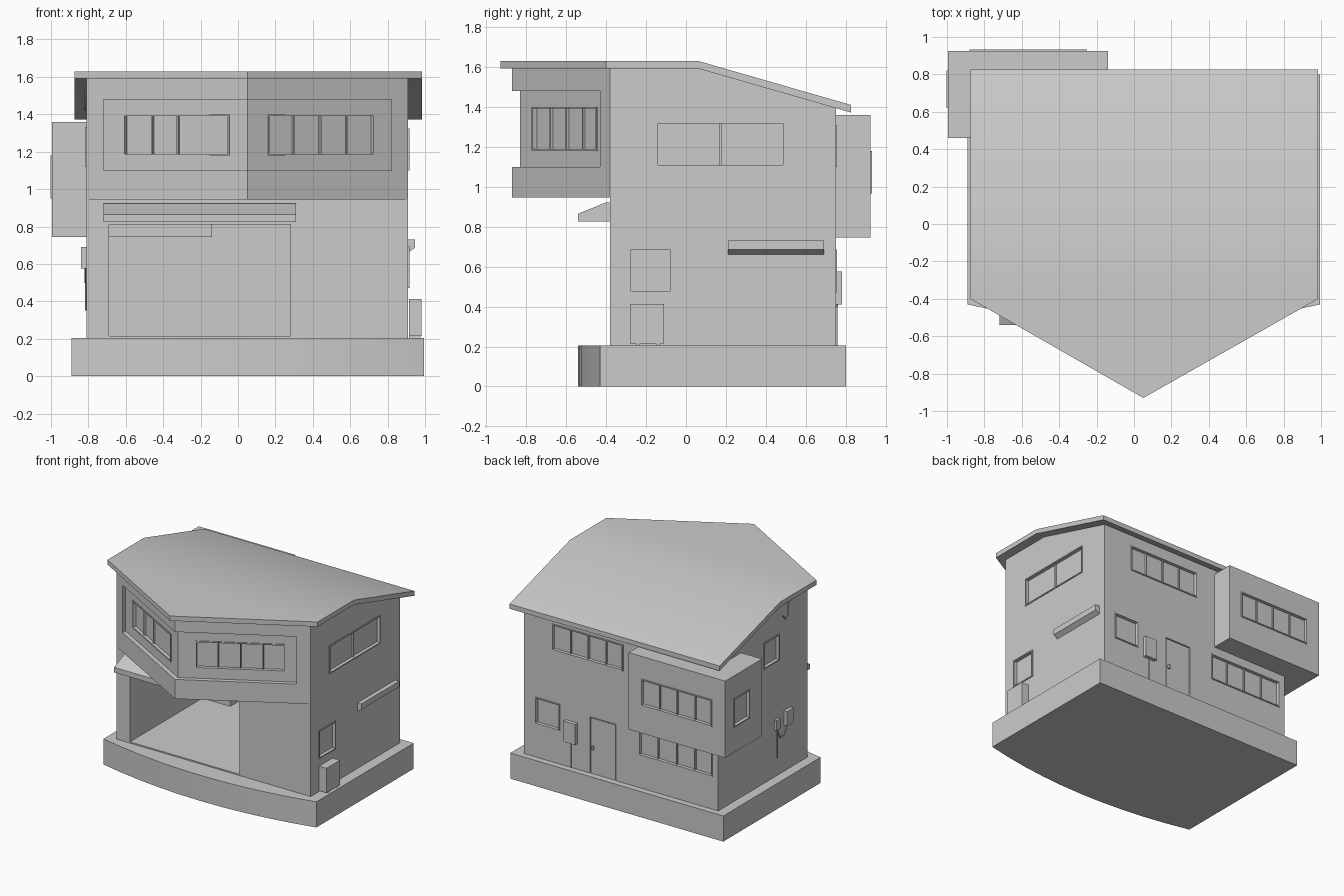
import bpy, bmesh
from mathutils import Vector

cube = bpy.data.objects.get("Cube")
if cube:
    bpy.data.objects.remove(cube, do_unlink=True)

grey = bpy.data.materials.new("plain_grey")
grey.use_nodes = True
grey.diffuse_color = (0.6, 0.6, 0.6, 1)
grey.node_tree.nodes["Principled BSDF"].inputs["Base Color"].default_value = (0.6, 0.6, 0.6, 1)


def finish(name, bm, smooth=False):
    bmesh.ops.recalc_face_normals(bm, faces=bm.faces)
    mesh = bpy.data.meshes.new(name)
    bm.to_mesh(mesh)
    bm.free()
    mesh.materials.append(grey)
    ob = bpy.data.objects.new(name, mesh)
    bpy.context.collection.objects.link(ob)
    if smooth:
        bpy.ops.object.select_all(action='DESELECT')
        ob.select_set(True)
        bpy.context.view_layer.objects.active = ob
        bpy.ops.object.shade_smooth_by_angle()
    return ob


def prism(name, pts, axis, lo, hi, smooth=False):
    """Extrude a 2D outline along an axis."""
    place = {'x': lambda a, b, h: (h, a, b),
             'y': lambda a, b, h: (a, h, b),
             'z': lambda a, b, h: (a, b, h)}[axis]
    bm = bmesh.new()
    low = [bm.verts.new(place(a, b, lo)) for a, b in pts]
    top = [bm.verts.new(place(a, b, hi)) for a, b in pts]
    bm.faces.new(low)
    bm.faces.new(top)
    for i in range(len(pts)):
        j = (i + 1) % len(pts)
        bm.faces.new((low[i], low[j], top[j], top[i]))
    return finish(name, bm, smooth)


def box(name, x0, x1, y0, y1, z0, z1):
    return prism(name, [(x0, y0), (x1, y0), (x1, y1), (x0, y1)], 'z', z0, z1)


def cut(target, cutter):
    mod = target.modifiers.new("cut", 'BOOLEAN')
    mod.operation = 'DIFFERENCE'
    mod.solver = 'EXACT'
    mod.object = cutter
    bpy.ops.object.select_all(action='DESELECT')
    target.select_set(True)
    bpy.context.view_layer.objects.active = target
    bpy.ops.object.modifier_apply(modifier=mod.name)
    bpy.data.objects.remove(cutter, do_unlink=True)


def wall_box(name, p0, p1, a0, a1, d0, d1, z0, z1):
    """Box lying on the wall line p0-p1; a runs along it, d points outward."""
    p = Vector(p0)
    u = (Vector(p1) - p).normalized()
    n = Vector((u.y, -u.x))
    pts = [p + u * a + n * d for a, d in ((a0, d0), (a1, d0), (a1, d1), (a0, d1))]
    return prism(name, [tuple(q) for q in pts], 'z', z0, z1)


def window(name, wall, p0, p1, z0, z1, splits=()):
    """Recessed window with a thin frame; splits are fractions of the width."""
    w = (Vector(p1) - Vector(p0)).length
    cut(wall, wall_box("cutter", p0, p1, 0, w, -0.02, 0.03, z0, z1))
    f = 0.009
    for label, za, zb in (("sill", z0, z0 + f), ("head", z1 - f, z1)):
        wall_box(f"{name}_{label}", p0, p1, 0, w, -0.021, 0.007, za, zb)
    for a in (f / 2, w - f / 2):
        wall_box(name + "_jamb", p0, p1, a - f / 2, a + f / 2, -0.021, 0.007, z0, z1)
    for s in splits:
        wall_box(name + "_mullion", p0, p1, s * w - f / 2, s * w + f / 2, -0.021, -0.006, z0, z1)


def pipe(name, pts, radius):
    curve = bpy.data.curves.new(name, 'CURVE')
    curve.dimensions = '3D'
    curve.bevel_depth = radius
    curve.bevel_resolution = 1
    curve.use_fill_caps = True
    spline = curve.splines.new('POLY')
    spline.points.add(len(pts) - 1)
    for point, co in zip(spline.points, pts):
        point.co = (*co, 1)
    curve.materials.append(grey)
    ob = bpy.data.objects.new(name, curve)
    bpy.context.collection.objects.link(ob)


L, R, F, B = -0.81, 0.91, -0.38, 0.75   # wall faces
QUARTERS = (0.25, 0.5, 0.75)

# Foundation with a gently bowed front
bow = [(-0.89 + 1.885 * i / 10, -0.43 - 0.11 * (1 - (i / 5 - 1) ** 2)) for i in range(11)]
prism("foundation", bow + [(0.995, 0.8), (-0.89, 0.8)], 'z', 0, 0.205, True)

# Main walls with the garage hollowed out
walls = prism("walls", [(F, 0.2), (B, 0.2), (B, 1.4), (0.06, 1.6), (F, 1.6)], 'x', L, R)
cut(walls, box("cutter", -0.69, 0.28, -0.5, 0.68, 0.215, 0.81))

# Pointed upper storey with a recessed window band
front_bay = prism("front_bay", [(L, F + 0.02), (L, F), (0.05, -0.87), (R, F), (R, F + 0.02)],
                  'z', 0.945, 1.595)
cut(front_bay, prism("cutter", [(-0.72, -1), (0.82, -1), (0.82, -0.392), (0.05, -0.83),
                                (-0.72, -0.392)], 'z', 1.1, 1.48))


def band(x):
    return (x, -0.83 + 0.569 * abs(x - 0.05))


window("front_window_right", front_bay, band(-0.61), band(-0.045), 1.18, 1.4, (0.26, 0.5))
window("front_window_left", front_bay, band(0.16), band(0.73), 1.18, 1.4, QUARTERS)

# Rear corner bay
rear_bay = box("rear_bay", -0.995, -0.14, 0.46, 0.925, 0.745, 1.36)
window("rear_bay_window", rear_bay, (-0.25, 0.925), (-0.88, 0.925), 0.965, 1.18, QUARTERS)
window("rear_bay_side_window", rear_bay, (-0.995, 0.82), (-0.995, 0.62), 0.95, 1.18)

# Roof: flat at the front, sloping down to the back
bm = bmesh.new()
plan = [(-0.875, 0.06, 1.63), (-0.875, -0.4, 1.63), (0.05, -0.93, 1.63), (0.985, -0.4, 1.63),
        (0.985, 0.06, 1.63), (0.985, 0.825, 1.41), (-0.875, 0.825, 1.41)]
top = [bm.verts.new(p) for p in plan]
low = [bm.verts.new((x, y, z - 0.038)) for x, y, z in plan]
for ring in (top, low):
    bm.faces.new(ring[:5])
    bm.faces.new((ring[0], ring[4], ring[5], ring[6]))
for i in range(7):
    j = (i + 1) % 7
    bm.faces.new((top[i], top[j], low[j], low[i]))
finish("roof", bm, True)

# Garage canopy
prism("garage_canopy", [(F + 0.02, 0.825), (-0.54, 0.825), (-0.54, 0.865), (-0.4, 0.922),
                        (F + 0.02, 0.922)], 'x', -0.72, 0.31)

# Left side: windows, awning and outdoor unit
window("left_upper_window", walls, (R, -0.15), (R, 0.495), 1.1, 1.325, (0.5,))
window("left_lower_window", walls, (R, -0.285), (R, -0.07), 0.47, 0.695)
prism("side_awning", [(R - 0.01, 0.73), (0.945, 0.73), (0.945, 0.685), (R - 0.01, 0.655)],
      'y', 0.21, 0.69)
box("outdoor_unit", R + 0.005, 0.98, -0.28, -0.11, 0.215, 0.412)
for y in (-0.25, -0.15):
    box("unit_foot", R + 0.005, 0.975, y, y + 0.02, 0.2, 0.216)

# Back: windows, door and meter
window("back_upper_window", walls, (0.66, B), (0.03, B), 1.1, 1.31, QUARTERS)
window("back_small_window", walls, (0.81, B), (0.59, B), 0.47, 0.685)
window("back_lower_window", walls, (-0.11, B), (-0.76, B), 0.465, 0.68, QUARTERS)
cut(walls, box("cutter", 0.095, 0.325, B - 0.01, B + 0.05, 0.206, 0.655))
box("back_door", 0.102, 0.318, B - 0.012, B - 0.002, 0.205, 0.648)
box("door_handle", 0.29, 0.305, B - 0.005, B + 0.012, 0.4, 0.43)
box("meter_box", 0.435, 0.54, B - 0.01, B + 0.03, 0.41, 0.575)
pipe("meter_pipe", [(0.49, B + 0.006, 0.2), (0.49, B + 0.006, 0.42)], 0.004)

# Right side: window, small boxes, cable and bracket
window("right_upper_window", walls, (L, 0.175), (L, -0.02), 1.12, 1.33)
box("power_meter", -0.84, L + 0.01, -0.16, -0.08, 0.575, 0.69)
box("switch_box", -0.83, L + 0.01, -0.01, 0.04, 0.58, 0.66)
pipe("wall_cable", [(L - 0.004, 0.01, 0.35), (L - 0.004, 0.01, 0.6)], 0.004)
pipe("meter_cable", [(L - 0.006, -0.12, 0.58), (L - 0.006, -0.08, 0.5), (L - 0.006, -0.02, 0.5),
                     (L - 0.006, 0.01, 0.58)], 0.004)
pipe("cable_bracket", [(L - 0.006, -0.06, 1.46), (L - 0.006, -0.09, 1.42), (L - 0.006, -0.13, 1.44),
                       (L - 0.006, -0.13, 1.54)], 0.004)
